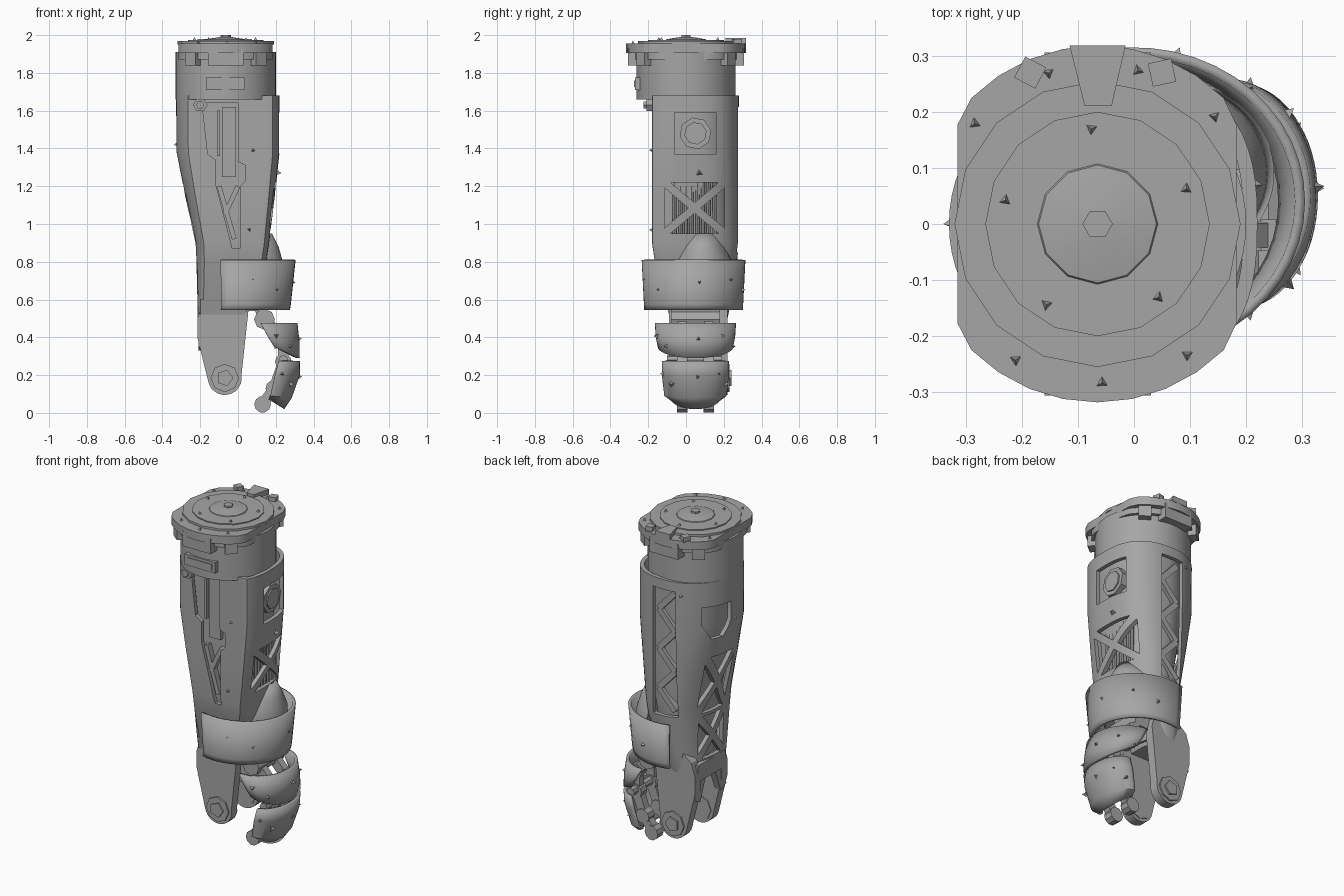
import bpy, bmesh, math
from math import sin, cos, pi, radians
from mathutils import Vector

cube = bpy.data.objects.get("Cube")
if cube:
    bpy.data.objects.remove(cube, do_unlink=True)

grey = bpy.data.materials.new("worn_grey")
grey.use_nodes = True
COLOUR = (0.38, 0.38, 0.38, 1)
grey.diffuse_color = COLOUR
grey.node_tree.nodes["Principled BSDF"].inputs["Base Color"].default_value = COLOUR


def smooth(mesh, angle=32):
    for p in mesh.polygons:
        p.use_smooth = True
    mesh.set_sharp_from_angle(angle=radians(angle))


def finish(name, bm, recalc=True):
    if recalc:
        bmesh.ops.recalc_face_normals(bm, faces=bm.faces)
    mesh = bpy.data.meshes.new(name)
    bm.to_mesh(mesh)
    bm.free()
    mesh.materials.append(grey)
    smooth(mesh)
    ob = bpy.data.objects.new(name, mesh)
    bpy.context.scene.collection.objects.link(ob)
    return ob


def add_prism(bm, pts, axis, lo, hi):
    """Extrude a 2D outline along an axis."""
    place = {"x": lambda a, b, d: (d, a, b),
             "y": lambda a, b, d: (a, d, b),
             "z": lambda a, b, d: (a, b, d)}[axis]
    low = [bm.verts.new(place(a, b, lo)) for a, b in pts]
    top = [bm.verts.new(place(a, b, hi)) for a, b in pts]
    bm.faces.new(low[::-1])
    bm.faces.new(top)
    n = len(pts)
    for i in range(n):
        j = (i + 1) % n
        bm.faces.new((low[i], low[j], top[j], top[i]))


def prisms(name, parts):
    bm = bmesh.new()
    for part in parts:
        add_prism(bm, *part)
    return finish(name, bm)


def ngon(cx, cy, r, n, rot=0.0):
    return [(cx + r * cos(rot + 2 * pi * i / n), cy + r * sin(rot + 2 * pi * i / n))
            for i in range(n)]


def rect(a0, a1, b0, b1):
    return [(a0, b0), (a1, b0), (a1, b1), (a0, b1)]


def bar(p, q, w):
    """Outline of a straight bar between two 2D points."""
    p, q = Vector(p), Vector(q)
    d = (q - p).normalized() * w / 2
    s = Vector((-d.y, d.x))
    return [tuple(v) for v in (p + s, p - s, q - s, q + s)]


def loft(name, rings, closed=True, caps=False, thickness=0.0):
    bm = bmesh.new()
    rows = [[bm.verts.new(p) for p in ring] for ring in rings]
    n = len(rows[0])
    for a, b in zip(rows, rows[1:]):
        for i in range(n if closed else n - 1):
            j = (i + 1) % n
            bm.faces.new((a[i], a[j], b[j], b[i]))
    if caps:
        bm.faces.new(rows[0][::-1])
        bm.faces.new(rows[-1])
    ob = finish(name, bm, False)
    if thickness:
        m = ob.modifiers.new("wall", "SOLIDIFY")
        m.thickness = thickness
        m.offset = -1
    return ob


def section(z, x0, x1, front, back, inset=0.0, power=2.0, n=64):
    """Oval outline around y = 0, cut flat at the front; power squares off the +x side."""
    cx, rx = (x0 + x1) / 2, (x1 - x0) / 2 - inset
    ring = []
    for i in range(n):
        c, s = cos(2 * pi * i / n), sin(2 * pi * i / n)
        e = 2 / power if c > 0 else 1
        u, v = [math.copysign(abs(t) ** e, t) for t in (c, s)]
        ring.append((cx + rx * u, max((back - inset) * v, front + inset), z))
    return ring


def arc_shell(name, rows, half, cy=0.05, thickness=0.018, n=28):
    """Curved armour plate facing +x; rows are z, cx, rx, ry, edge lift."""
    rings = []
    for z, cx, rx, ry, lift in rows:
        angles = [radians(half) * (2 * i / n - 1) for i in range(n + 1)]
        rings.append([(cx + rx * cos(a), cy + ry * sin(a), z + lift * (1 - cos(a)))
                      for a in angles])
    return loft(name, rings, closed=False, thickness=thickness)


def studs(name, places, r=0.018, h=0.015):
    """Small three-sided spikes; each place is a point and a direction."""
    bm = bmesh.new()
    for k, (p, d) in enumerate(places):
        p, d = Vector(p), Vector(d).normalized()
        u = d.orthogonal().normalized()
        w = d.cross(u)
        base = [bm.verts.new(p - d * 0.01 + r * (u * cos(k + 2 * pi * i / 3) + w * sin(k + 2 * pi * i / 3)))
                for i in range(3)]
        tip = bm.verts.new(p + d * h)
        bm.faces.new(base)
        for i in range(3):
            bm.faces.new((base[i], base[(i + 1) % 3], tip))
    return finish(name, bm)


# Forearm shell and its inner core
BODY = [(0.5, -0.215, 0.04, -0.085, 0.22), (0.6, -0.215, 0.07, -0.11, 0.24),
        (0.8, -0.22, 0.15, -0.165, 0.27), (0.9, -0.225, 0.165, -0.18, 0.28),
        (1.15, -0.28, 0.195, -0.18, 0.28), (1.38, -0.325, 0.22, -0.18, 0.28),
        (1.68, -0.328, 0.22, -0.18, 0.28)]
shell = loft("forearm_shell", [section(*r, power=2.6) for r in BODY], thickness=0.025)
loft("inner_core", [section(*r, inset=0.05, power=2.6) for r in BODY], caps=True)


def cross_window(cy, cz, w, h, lo, hi, g=0.025):
    """Four triangles that leave an X-shaped brace."""
    k = g * h / w
    tris = [[(-w + g, s * h), (w - g, s * h), (0, s * k)] for s in (1, -1)]
    tris += [[(s * w, -h + k), (s * w, h - k), (s * g, 0)] for s in (1, -1)]
    return [([(cy + a, cz + b) for a, b in t], "x", lo, hi) for t in tris]


# Openings in the shell
front_gap = [(-0.19, 1.64), (0, 1.64), (0, 1.33), (0.04, 1.31), (0.04, 1.23), (0.01, 1.2),
             (0.01, 0.87), (-0.03, 0.87), (-0.12, 1.22), (-0.12, 1.34), (-0.16, 1.37)]
bowl = [(0.03, 1.53), (0.2, 1.53), (0.2, 1.42), (0.15, 1.33), (0.08, 1.33), (0.03, 1.42)]
cuts = [(front_gap, "y", -0.4, -0.06),
        (rect(-0.12, 0.03, 0.85, 1.62), "y", 0.215, 0.4),
        (rect(-0.06, 0.16, 1.37, 1.59), "x", 0.08, 0.4),
        (bowl, "x", -0.5, -0.18)]
cuts += cross_window(0.045, 1.085, 0.16, 0.135, 0.05, 0.4, 0.033)
cuts += cross_window(0.05, 1.03, 0.11, 0.18, -0.5, -0.125)
cuts += cross_window(0.05, 0.7, 0.1, 0.13, -0.5, -0.125)
cutter = prisms("shell_cutter", cuts)
cutter.hide_render = True
m = shell.modifiers.new("openings", "BOOLEAN")
m.operation, m.object, m.solver = "DIFFERENCE", cutter, "EXACT"
bpy.context.view_layer.update()
cut_mesh = bpy.data.meshes.new_from_object(shell.evaluated_get(bpy.context.evaluated_depsgraph_get()))
shell.modifiers.clear()
shell.data = cut_mesh
smooth(cut_mesh)
bpy.data.objects.remove(cutter, do_unlink=True)

# Mechanisms seen through the openings
prisms("cooling_ribs", [(ngon(0.14, -0.06 + 0.03 * i, 0.011, 8), "z", 0.94, 1.23) for i in range(8)])
prisms("side_hub", [(ngon(0.05, 1.48, 0.085, 8, 0.2), "x", 0.12, 0.195),
                    (ngon(0.05, 1.48, 0.06, 8, 0.2), "x", 0.12, 0.203)])
prisms("front_rails", [(rect(-0.085, -0.01, 1.25, 1.62), "y", -0.155, -0.1),
                       (rect(-0.11, -0.095, 1.36, 1.6), "y", -0.165, -0.1),
                       (bar((-0.1, 1.2), (-0.02, 0.92), 0.025), "y", -0.165, -0.1),
                       (bar((0.0, 1.2), (-0.07, 1.05), 0.025), "y", -0.165, -0.1)])
prisms("back_lattice", [(bar((-0.1 + 0.11 * (i % 2), 0.88 + 0.12 * i),
                             (0.01 - 0.11 * (i % 2), 1.0 + 0.12 * i), 0.035), "y", 0.2, 0.25)
                        for i in range(6)])
prisms("front_bolt", [(ngon(-0.2, 1.63, 0.038, 6), "y", -0.21, -0.12),
                      (ngon(-0.2, 1.63, 0.022, 6), "y", -0.225, -0.12)])

# Collar and mounting flange
CX = -0.065
loft("collar", [section(z, -0.33, 0.2, -0.27, 0.262) for z in (1.66, 1.91)], caps=True)
prisms("collar_slot", [(rect(-0.17, 0.035, 1.71, 1.775), "y", -0.269, -0.23),
                       (rect(-0.15, 0.015, 1.725, 1.76), "y", -0.274, -0.25)])


def clipped(r):
    return [(min(max(x, -0.315), 0.183), y) for x, y in ngon(CX, 0, r, 32)]


prisms("flange", [(clipped(0.285), "z", 1.87, 1.925), (clipped(0.318), "z", 1.905, 1.955),
                  (ngon(CX, 0, 0.255, 16), "z", 1.95, 1.968), (ngon(CX, 0, 0.2, 16), "z", 1.96, 1.974)])
tabs = []
for deg in (52, 90, 128, -128, -90, -52):
    a = radians(deg)
    p, q = [(CX + r * cos(a), r * sin(a)) for r in (0.24, 0.306)]
    tabs.append((bar(p, q, 0.19 if abs(deg) == 90 else 0.07), "z", 1.84, 1.93))
prisms("flange_tabs", tabs)
prisms("rear_key", [([(-0.115, 0.318), (-0.088, 0.21), (-0.04, 0.21), (-0.015, 0.318)], "z", 1.95, 1.985)])
prisms("raised_nuts", [(ngon(x, 0.27, 0.03, 4, t), "z", 1.95, 1.98) for x, t in ((-0.185, 0.3), (0.05, 1.0))])
loft("centre_dome", [section(z, CX - r, CX + r, -r, r, n=12)
                     for z, r in ((1.97, 0.11), (1.978, 0.105), (1.99, 0.03))], caps=True)
prisms("centre_nut", [(ngon(CX, 0, 0.027, 6), "z", 1.97, 2.0)])
studs("flange_studs", [((CX + r * cos(a), r * sin(a), z), (0, 0, 1))
                       for r, z, k in ((0.283, 1.955, 11), (0.17, 1.974, 5))
                       for a in [2 * pi * (i + 0.3) / k for i in range(k)]
                       if -0.3 < CX + r * cos(a) < 0.17])

# Lower fork with pivot pins
lug = [(-0.14, 0.62), (-0.19, 0.58), (-0.215, 0.5), (-0.215, 0.4)]
lug += [(-0.07 + 0.09 * cos(radians(a)), 0.185 + 0.09 * sin(radians(a))) for a in range(190, 371, 15)]
lug += [(0.055, 0.54), (0.04, 0.6), (-0.02, 0.62)]
prisms("fork_lugs", [(lug, "y", -0.09, -0.035), (lug, "y", 0.165, 0.22)])
prisms("fork_web", [(rect(-0.07, 0.19, 0.46, 0.56), "x", -0.215, -0.17),
                    (bar((-0.06, 0.34), (-0.01, 0.47), 0.06), "x", -0.21, -0.17),
                    (bar((0.19, 0.34), (0.14, 0.47), 0.06), "x", -0.21, -0.17)])
pins = []
for a, b, c in ((-0.1, -0.03, -0.11), (0.23, 0.16, 0.24)):
    pins += [(ngon(-0.07, 0.185, 0.075, 8), "y", a, b), (ngon(-0.07, 0.185, 0.045, 5), "y", c, b)]
prisms("pivot_pins", pins)

# Wrist cuff and thumb-side armour plates
arc_shell("wrist_cuff", [(0.545, -0.005, 0.28, 0.262, 0), (0.575, 0.0, 0.28, 0.263, 0),
                         (0.81, 0.0, 0.305, 0.275, 0)], 108, cy=0.04)
arc_shell("wrist_skirt", [(0.6, 0.05, 0.2, 0.17, 0), (0.8, 0.05, 0.187, 0.16, 0),
                          (0.88, 0.05, 0.165, 0.12, 0), (0.95, 0.05, 0.13, 0.08, 0)], 75, cy=0.09)
arc_shell("upper_finger_plate", [(0.29, 0.19, 0.137, 0.2, 0.06), (0.38, 0.16, 0.165, 0.21, 0.02),
                                 (0.475, 0.12, 0.195, 0.215, 0)], 90)
arc_shell("lower_finger_plate", [(0.02, 0.165, 0.08, 0.125, 0.05), (0.08, 0.175, 0.11, 0.165, 0.01),
                                 (0.2, 0.2, 0.127, 0.178, 0), (0.275, 0.22, 0.108, 0.178, 0)], 92)

# Jointed fingers behind the plates
joints = [(0.07, 0.64), (0.14, 0.5), (0.24, 0.39), (0.24, 0.27), (0.19, 0.13), (0.13, 0.045)]
for label, y in (("front", -0.02), ("back", 0.12)):
    parts = [(bar(p, q, 0.055), "y", y - 0.022, y + 0.022) for p, q in zip(joints, joints[1:])]
    parts += [(ngon(x, z, 0.044, 10), "y", y - 0.028, y + 0.028) for x, z in joints[1:]]
    prisms(label + "_finger", parts)
prisms("knuckle_bar", [(ngon(0.14, 0.495, 0.055, 8), "y", -0.08, 0.18),
                       (ngon(0.24, 0.28, 0.025, 8), "y", -0.1, 0.19),
                       (rect(-0.02, 0.14, 0.54, 0.62), "y", -0.08, 0.18)])

# Spikes on the armour
armour = [(0.0, 0.29, 0.265, 0.68), (0.16, 0.165, 0.21, 0.38), (0.2, 0.125, 0.175, 0.18)]
studs("armour_studs", [((cx + rx * cos(a), 0.045 + ry * sin(a), z + 0.04 * sin(3 * a)), (cos(a), sin(a), 0))
                       for cx, rx, ry, z in armour for a in (-1.3, -0.8, 0.1, 0.8, 1.3)])
studs("shell_studs", [((0.08, -0.18, 1.39), (0, -1, 0)), ((0.06, -0.18, 0.97), (0, -1, 0)),
                      ((-0.15, 0.262, 1.6), (0, 1, 0)), ((0.215, 0.07, 1.27), (1, 0, 0)),
                      ((-0.325, 0.0, 1.42), (-1, 0, 0))])
